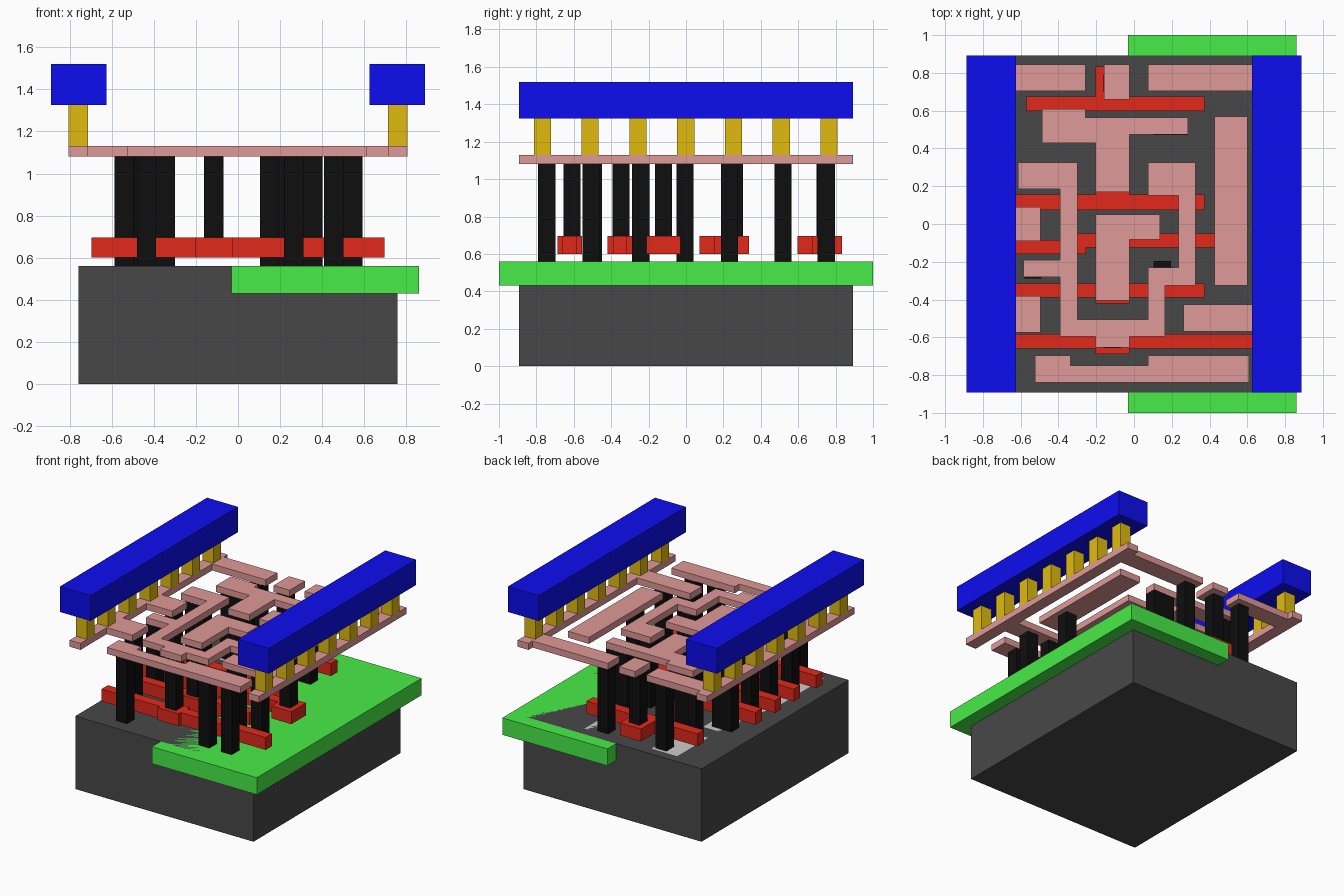
import bpy, bmesh

if "Cube" in bpy.data.objects:
    bpy.data.objects.remove(bpy.data.objects["Cube"])

def mat(name, r, g, b):
    m = bpy.data.materials.new(name)
    m.diffuse_color = (r, g, b, 1)
    m.use_nodes = True
    m.node_tree.nodes["Principled BSDF"].inputs["Base Color"].default_value = m.diffuse_color
    return m

DARK = mat("dark_grey", .064, .064, .064)
GREEN = mat("green", .064, .84, .064)
LIGHT = mat("light_grey", .6, .6, .6)
RED = mat("red", .76, .022, .011)
BLACK = mat("black", .0045, .0045, .0045)
PINK = mat("pink", .74, .32, .31)
GOLD = mat("gold", .75, .5, .005)
BLUE = mat("blue", .004, .004, .87)

def slab(name, outline, z0, z1, m):
    """Extrude a flat outline from z0 up to z1."""
    bm = bmesh.new()
    base = bm.faces.new([bm.verts.new((x, y, z0)) for x, y in outline])
    top = bmesh.ops.extrude_face_region(bm, geom=[base])["geom"]
    for v in top:
        if isinstance(v, bmesh.types.BMVert):
            v.co.z = z1
    bmesh.ops.recalc_face_normals(bm, faces=bm.faces)
    me = bpy.data.meshes.new(name)
    bm.to_mesh(me)
    bm.free()
    me.materials.append(m)
    ob = bpy.data.objects.new(name, me)
    bpy.context.collection.objects.link(ob)
    return ob

def block(name, x0, x1, y0, y1, z0, z1, m):
    return slab(name, [(x0, y0), (x1, y0), (x1, y1), (x0, y1)], z0, z1, m)

def post(name, x, y, z0, z1, m, h=.046):
    return block(name, x - h, x + h, y - h, y + h, z0, z1, m)

# layer heights
TOP, POLY0, POLY1, MET0, MET1, RAIL0, RAIL1 = .56, .6, .695, 1.08, 1.13, 1.325, 1.52

# substrate with the well flush in its top
block("substrate", -.757, .757, -.893, .893, 0, TOP, DARK)
block("well", -.032, .86, -1, 1, .43, TOP, GREEN)

# diffusion areas set flush into the surface
for x0, x1, y0, y1 in [(-.6, -.37, -.82, .32), (-.5, -.28, .45, .82),
                       (.08, .29, -.3, .82)]:
    block("diffusion", x0, x1, y0, y1, .5, TOP, LIGHT)

# gate bars, each with a wider pad in the middle
def gate(x0, x1, y0, y1, p0, p1):
    a, b = -.203, -.023
    pts = [(x0, y0)]
    if p0 < y0:
        pts += [(a, y0), (a, p0), (b, p0), (b, y0)]
    pts += [(x1, y0), (x1, y1)]
    if p1 > y1:
        pts += [(b, y1), (b, p1), (a, p1), (a, y1)]
    slab("gate", pts + [(x0, y1)], POLY0, POLY1, RED)

gate(-.57, .372, .597, .675, .597, .835)
gate(-.697, .372, .073, .155, .073, .337)
gate(-.697, .372, -.39, -.315, -.42, -.27)
gate(-.697, .697, -.66, -.583, -.687, -.555)
slab("jogged_gate", [(-.697, -.16), (-.255, -.16), (-.255, -.125), (.43, -.125),
                     (.43, -.21), (.6, -.21), (.6, -.03), (.43, -.03), (.43, -.05),
                     (-.3, -.05), (-.3, -.085), (-.697, -.085)], POLY0, POLY1, RED)

# contacts down to the diffusion, row by row
for y, xs in {-.745: (-.435, .265, .455), -.495: (-.54,), -.508: (.355, .545),
              -.242: (-.535, .15), -.005: (-.54,), .232: (-.535, -.46, .15),
              .518: (-.435, -.345, .15, .24), .75: (-.345, .15)}.items():
    for x in xs:
        post("contact", x, y, TOP, MET0, BLACK)

# contacts down to the gates
for x, y in [(-.115, .745), (-.115, .26), (-.115, -.347), (-.115, -.61), (.515, -.12)]:
    post("gate_contact", x, y, POLY1, MET0, BLACK)

# supply strips with side stubs (s = side, stubs listed from low y to high y)
def comb(name, s, stubs):
    pts = [(s * .805, .893), (s * .805, -.893), (s * .713, -.893)]
    for y0, y1, x in stubs:
        pts += [(s * .713, y0), (x, y0), (x, y1), (s * .713, y1)]
    slab(name, pts + [(s * .713, .893)], MET0, MET1, PINK)

comb("left_strip", -1, [(-.575, -.38, -.495), (-.09, .09, -.495), (.705, .845, -.258)])
comb("right_strip", 1, [(-.57, -.425, .262), (.705, .845, .073)])

# metal wiring
block("wire_stub", -.16, -.023, .66, .845, MET0, MET1, PINK)
block("wire_right", .425, .602, -.325, .57, MET0, MET1, PINK)
slab("wire_tee", [(-.487, .43), (-.203, .43), (-.203, .17), (-.023, .17), (-.023, .473),
                  (.287, .473), (.287, .563), (-.257, .563), (-.257, .61), (-.487, .61)],
     MET0, MET1, PINK)
slab("wire_centre", [(-.203, -.405), (-.023, -.405), (-.023, -.083), (.138, -.083),
                     (.138, .05), (-.203, .05)], MET0, MET1, PINK)
slab("wire_bottom", [(-.525, -.84), (.61, -.84), (.61, -.695), (.073, -.695), (.073, -.75),
                     (-.335, -.75), (-.335, -.695), (-.525, -.695)], MET0, MET1, PINK)
slab("wire_loop", [(-.615, .325), (-.3, .325), (-.3, -.505), (.073, -.505), (.073, -.23),
                   (.235, -.23), (.235, .15), (.073, .15), (.073, .325), (.325, .325),
                   (.325, -.325), (.165, -.325), (.165, -.595), (-.023, -.595),
                   (-.023, -.655), (-.203, -.655), (-.203, -.595), (-.393, -.595),
                   (-.393, -.28), (-.585, -.28), (-.585, -.19), (-.393, -.19),
                   (-.393, .185), (-.615, .185)], MET0, MET1, PINK)

# power rails on rows of vias
for s in (-1, 1):
    a, b = sorted((s * .626, s * .888))
    block("power_rail", a, b, -.893, .893, RAIL0, RAIL1, BLUE)
    for i in range(7):
        post("via", s * .759, -.768 + i * .2555, MET1, RAIL0, GOLD)
